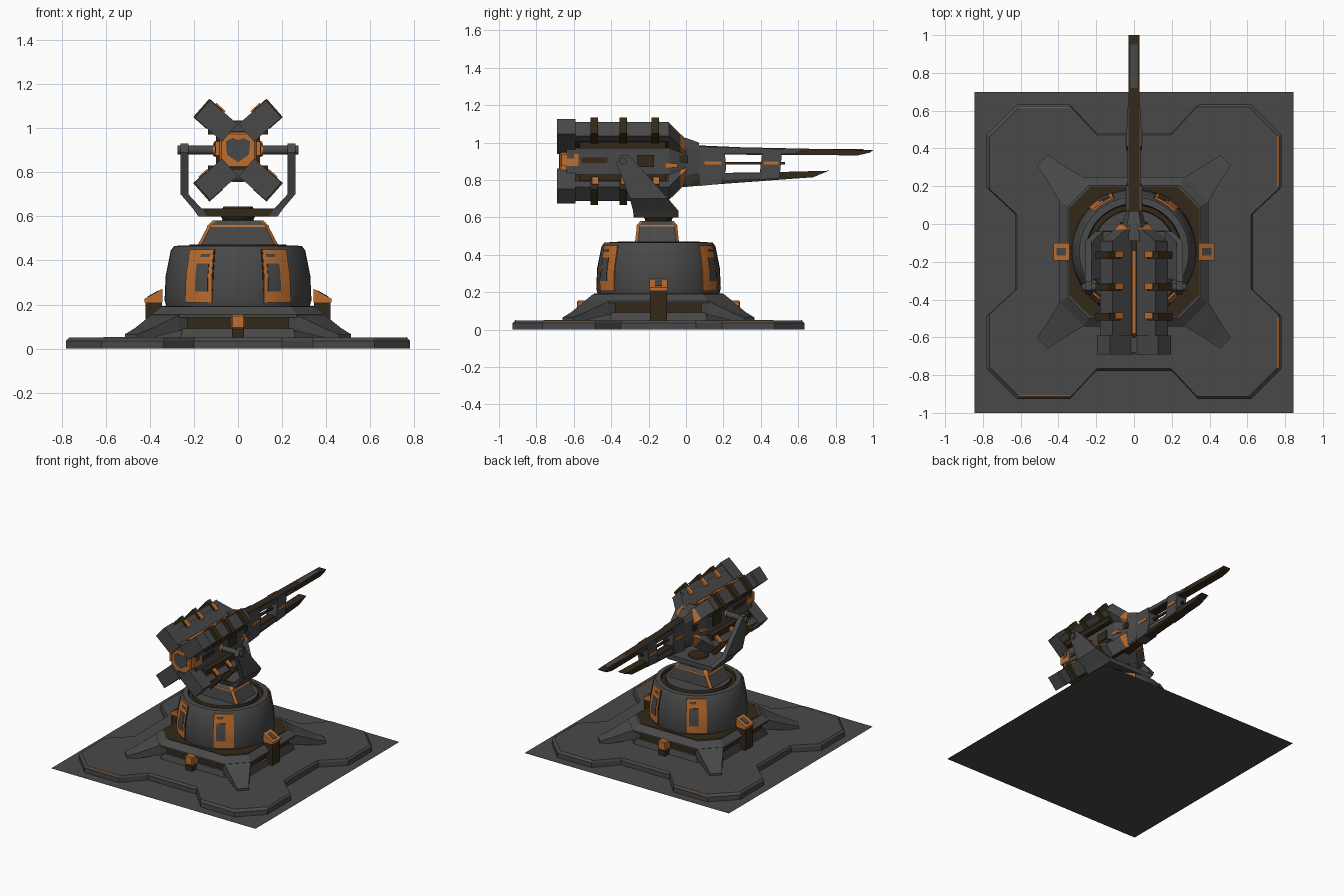
import bpy, bmesh
from math import sin, cos, pi, radians
from mathutils import Vector

cube = bpy.data.objects.get("Cube")
if cube:
    bpy.data.objects.remove(cube)

CY = -0.147   # centre line of the base in y
AX = 0.90     # height of the gun axis
SIGNS = [(sx, s) for sx in (-1, 1) for s in (-1, 1)]


def material(name, rgb):
    m = bpy.data.materials.new(name)
    m.use_nodes = True
    m.diffuse_color = (*rgb, 1)
    m.node_tree.nodes["Principled BSDF"].inputs["Base Color"].default_value = (*rgb, 1)
    return m


GREY = material("dark grey metal", (0.066, 0.066, 0.067))
ORANGE = material("orange paint", (0.52, 0.155, 0.027))
BROWN = material("dark brown metal", (0.034, 0.022, 0.010))


def loft(name, rings, mat, mat2=None, rule=None, bevel=0, smooth=False):
    """Skin a solid through rings of points; mat2 goes on faces that pass the rule."""
    bm = bmesh.new()
    rows = [[bm.verts.new(p) for p in ring] for ring in rings]
    n = len(rows[0])
    for a, b in zip(rows, rows[1:]):
        for i in range(n):
            j = (i + 1) % n
            bm.faces.new((a[i], a[j], b[j], b[i]))
    bm.faces.new(rows[0])
    bm.faces.new(rows[-1])
    bmesh.ops.recalc_face_normals(bm, faces=bm.faces)
    if rule:
        for f in bm.faces:
            f.material_index = int(rule(f.normal, f.calc_center_median()))
    me = bpy.data.meshes.new(name)
    bm.to_mesh(me)
    bm.free()
    me.materials.append(mat)
    if mat2:
        me.materials.append(mat2)
    ob = bpy.data.objects.new(name, me)
    bpy.context.collection.objects.link(ob)
    if bevel:
        mod = ob.modifiers.new("edge bevel", "BEVEL")
        mod.width, mod.segments = bevel, 1
    if smooth:
        bpy.ops.object.select_all(action="DESELECT")
        ob.select_set(True)
        bpy.context.view_layer.objects.active = ob
        bpy.ops.object.shade_smooth_by_angle(angle=radians(30))


def prism(name, pts, axis, a, b, mat, **kw):
    """Extrude a 2D profile along x, y or z."""
    place = {"x": lambda p, t: (t, p[0], p[1]),
             "y": lambda p, t: (p[0], t, p[1]),
             "z": lambda p, t: (p[0], p[1], t)}[axis]
    loft(name, [[place(p, t) for p in pts] for t in (a, b)], mat, **kw)


def box(name, x, y, z, mat, **kw):
    pts = [(x[0], y[0]), (x[1], y[0]), (x[1], y[1]), (x[0], y[1])]
    prism(name, pts, "z", *z, mat, **kw)


def slab(hx, hy, z, c, cy=CY):
    """One rectangular ring with cut corners."""
    q = [(hx - c, hy), (hx, hy - c), (hx, c - hy), (hx - c, -hy)]
    return [(x, cy + y, z) for x, y in q + [(-x, -y) for x, y in q]]


def lathe(name, profile, mat, n=48, **kw):
    rings = [[(r * sin(2 * pi * i / n), CY + r * cos(2 * pi * i / n), z) for i in range(n)]
             for r, z in profile]
    loft(name, rings, mat, smooth=True, **kw)


# ground sheet and notched platform
box("ground_sheet", (-0.845, 0.845), (-1, 0.7), (0, 0.0005), GREY)
quarter = [(0.2, 0.63), (0.34, 0.78), (0.62, 0.78), (0.78, 0.62), (0.78, 0.34), (0.63, 0.2)]
outline = []
for k in range(4):
    outline += quarter
    quarter = [(y, -x) for x, y in quarter]
loft("platform", [[(x * s, CY + y * s, z) for x, y in outline]
                  for s, z in ((1, 0), (1, 0.035), (0.982, 0.05))], GREY)
for s in (-1, 1):
    y = CY + s * 0.764
    box("platform_edge_stripe", (-0.61, -0.34), (y - 0.003, y + 0.003), (0.048, 0.052), ORANGE)
    y = CY + s * 0.48
    box("platform_side_stripe", (0.761, 0.767), (y - 0.135, y + 0.135), (0.048, 0.052), ORANGE)

# stepped octagonal pedestal under the drum
loft("pedestal_foot", [slab(0.39, 0.39, 0.05, 0.13), slab(0.38, 0.38, 0.092, 0.13)], GREY)
loft("pedestal_recess", [slab(0.365, 0.365, 0.09, 0.12), slab(0.365, 0.365, 0.15, 0.12)], BROWN)
loft("pedestal_top", [slab(0.395, 0.395, 0.142, 0.13), slab(0.395, 0.395, 0.154, 0.13),
                      slab(0.35, 0.35, 0.19, 0.11)], GREY)
loft("pedestal_grime", [slab(0.345, 0.345, z, 0.115) for z in (0.186, 0.193)], BROWN)

# four diagonal outrigger legs: distance, half width, bottom, top
for sx, sy in SIGNS:
    rings = []
    for d, w, z0, z1 in ((0.27, 0.10, 0.10, 0.188), (0.33, 0.09, 0.08, 0.152),
                         (0.43, 0.055, 0.05, 0.092), (0.485, 0.04, 0.045, 0.065)):
        o = w * 0.707
        rings.append([(sx * (d + e * o), CY + sy * (d - e * o), z)
                      for e, z in ((-1, z0), (1, z0), (1, z1), (-1, z1))])
    loft("outrigger_leg", rings, GREY)

# side posts with wedge caps, small latches front and back
for s in (-1, 1):
    box("side_post", sorted((s * 0.345, s * 0.42)), (CY - 0.045, CY + 0.045), (0.04, 0.21), BROWN)
    prism("post_cap", [(s * 0.342, 0.21), (s * 0.425, 0.21), (s * 0.425, 0.225), (s * 0.342, 0.272)],
          "y", CY - 0.047, CY + 0.047, ORANGE)
    loft("post_cap_plate", [[(s * x, CY + y, z + t) for x, y, z in
                             ((0.36, -0.02, 0.262), (0.41, -0.02, 0.2335),
                              (0.41, 0.02, 0.2335), (0.36, 0.02, 0.262))]
                            for t in (-0.003, 0.003)], GREY)
    y0, y1 = sorted((CY + s * 0.37, CY + s * 0.435))
    box("latch_foot", (-0.028, 0.028), (y0, y1), (0.05, 0.09), BROWN)
    box("latch_cap", (-0.032, 0.032), (y0 - 0.002, y1 + 0.002), (0.09, 0.155), ORANGE, bevel=0.006)

# turret drum
WALL = [(0.325, 0.19), (0.333, 0.22), (0.328, 0.33), (0.305, 0.445)]
lathe("turret_drum", WALL + [(0.29, 0.465), (0.255, 0.468), (0.25, 0.45), (0.225, 0.45),
                             (0.22, 0.472)], GREY, mat2=BROWN,
      rule=lambda n, c: c.z > 0.44 and 0.22 < (c - Vector((0, CY, c.z))).length < 0.27)


def wall_radius(z):
    for (r0, z0), (r1, z1) in zip(WALL, WALL[1:]):
        if z <= z1:
            return r0 + (r1 - r0) * (z - z0) / (z1 - z0)
    return WALL[-1][0]


def drum_panel(name, a0, a1, z0, z1, lift, mat):
    """Curved plate following the drum wall between two angles."""
    rings = []
    for k in range(6):
        a = radians(a0 + (a1 - a0) * k / 5)
        zs = [z0 + (z1 - z0) * i / 4 for i in range(5)]
        edge = [(wall_radius(z) + lift, z) for z in zs] + \
               [(wall_radius(z) - 0.01, z) for z in reversed(zs)]
        rings.append([(r * sin(a), CY - r * cos(a), z) for r, z in edge])
    loft(name, rings, mat, smooth=True)


for base, s in ((0, 1), (0, -1), (180, 1), (180, -1)):
    drum_panel("orange_panel", base + s * 21, base + s * 45, 0.208, 0.45, 0.006, ORANGE)
    drum_panel("panel_worn_patch", base + s * 24, base + s * 35, 0.26, 0.385, 0.009, GREY)
    drum_panel("panel_slot", base + s * 24, base + s * 32, 0.415, 0.43, 0.009, GREY)
    drum_panel("panel_seam", base + s * 20, base + s * 21, 0.205, 0.45, 0.004, BROWN)

# tapered turret cap and neck
loft("turret_cap", [slab(0.185, 0.118, 0.465, 0.015, -0.155), slab(0.135, 0.107, 0.56, 0.015, -0.155),
                    slab(0.115, 0.09, 0.58, 0.015, -0.155)], GREY, mat2=ORANGE,
     rule=lambda n, c: abs(n.x) > 0.3 and abs(n.y) > 0.3)
loft("cap_trim", [slab(0.142, 0.111, 0.552, 0.015, -0.155), slab(0.137, 0.109, 0.56, 0.015, -0.155)], ORANGE)
lathe("neck", [(0.085, 0.57), (0.07, 0.585), (0.08, 0.605)], BROWN, n=24)

# yoke
box("yoke_floor", (-0.17, 0.17), (-0.28, -0.04), (0.60, 0.635), GREY, mat2=BROWN,
    rule=lambda n, c: n.y < -0.5)
lathe("yoke_bearing", [(0.075, 0.625), (0.065, 0.645)], BROWN, n=24)
for s in (-1, 1):
    rows = ((0.60, 0.18, 0.14, -0.28, -0.04), (0.635, 0.205, 0.165, -0.283, -0.04),
            (0.70, 0.26, 0.225, -0.30, -0.095), (0.89, 0.26, 0.225, -0.372, -0.265),
            (0.93, 0.26, 0.225, -0.35, -0.305))
    loft("yoke_arm", [[(s * xo, y0, z), (s * xo, y1, z), (s * xi, y1, z), (s * xi, y0, z)]
                      for z, xo, xi, y0, y1 in rows], GREY)


def disc(r, n=16):
    return [(-0.335 + r * cos(2 * pi * i / n), AX + r * sin(2 * pi * i / n)) for i in range(n)]


prism("trunnion_axle", disc(0.02), "x", -0.275, 0.275, GREY)
for s in (-1, 1):
    prism("trunnion_collar", disc(0.025), "x", s * 0.10, s * 0.114, ORANGE)

# gun core
prism("gun_core", [(-0.10, 0.83), (-0.06, 0.78), (0.06, 0.78), (0.10, 0.83),
                   (0.10, 0.97), (0.06, 1.02), (-0.06, 1.02), (-0.10, 0.97)],
      "y", -0.64, -0.09, BROWN, mat2=GREY, rule=lambda n, c: abs(n.x) > 0.9)
box("breech_plate", (-0.083, 0.083), (-0.675, -0.6), (0.818, 0.982), ORANGE, bevel=0.008)
prism("breech_worn_patch", [(0, 0.845), (0.05, 0.88), (0.055, 0.94), (0.025, 0.955), (0, 0.945),
                            (-0.025, 0.955), (-0.055, 0.94), (-0.05, 0.88)],
      "y", -0.68, -0.673, GREY)
box("breech_band", (-0.103, 0.103), (-0.665, -0.575), (0.875, 0.94), ORANGE)
box("breech_band_notch", (-0.106, 0.106), (-0.635, -0.6), (0.915, 0.942), GREY)
box("top_stripe", (-0.011, 0.011), (-0.58, -0.14), (1.02, 1.03), ORANGE)
for s in (-1, 1):
    box("breech_clamp", (-0.03, 0.03), (-0.68, -0.6), sorted((AX + s * 0.085, AX + s * 0.13)), GREY)
    box("side_slot", sorted((s * 0.095, s * 0.104)), (-0.56, -0.42), (0.89, 0.92), BROWN)
    box("side_hatch", sorted((s * 0.095, s * 0.11)), (-0.26, -0.17), (0.87, 0.935), BROWN)
    for t in (-1, 1):
        box("core_shoulder", sorted((s * 0.08, s * 0.137)), (-0.57, -0.11),
            sorted((AX + t * 0.07, AX + t * 0.145)), BROWN)


# four fins in a cross around the core; e0 and e1 are the upper and lower faces
def fin(name, sx, sz, ends, r0, e0, e1, mat, **kw):
    """ends holds (y, outer radius) pairs along the gun."""
    o, d, p = Vector((0, AX + sz * 0.045)), Vector((sx * 0.75, sz * 0.66)), Vector((sx * 0.66, -sz * 0.75))
    p *= sz
    rings = []
    for y, r1 in ends:
        pts = [o + d * r - p * e for r, e in ((r0, e0), (r1, e0), (r1, e1), (r0, e1))]
        rings.append([(q[0], y, q[1]) for q in pts])
    loft(name, rings, mat, **kw)


for sx, sz in SIGNS:
    fin("fin_end_block", sx, sz, ((-0.69, 0.215), (-0.59, 0.215)), 0.05, 0.053, -0.053, GREY)
    fin("fin_web", sx, sz, ((-0.6, 0.16), (-0.09, 0.16)), 0.02, 0.047, -0.047, BROWN, mat2=GREY,
        rule=lambda n, c: n.x * c.x < 0)
    fin("fin_cap", sx, sz, ((-0.6, 0.195), (-0.09, 0.195)), 0.155, 0.05, -0.05, GREY)
    fin("fin_tip", sx, sz, ((-0.09, 0.19), (-0.03, 0.10)), 0.01, 0.047, -0.047, GREY)
    fin("fin_tip_marking", sx, sz, ((-0.03, 0.10), (0.0, 0.06)), 0.02, 0.047, -0.047, ORANGE)
    for y in (-0.49, -0.335, -0.165):
        fin("fin_rib", sx, sz, ((y - 0.02, 0.222), (y + 0.02, 0.222)), 0.14, 0.056, -0.056, BROWN)
        fin("rib_marking", sx, sz, ((y - 0.012, 0.185), (y + 0.022, 0.185)), 0.13, 0.062, 0.04, ORANGE)

# tapered nose
loft("gun_nose", [[(x * hx, y, AX + z * hz) for x, z in
                   ((-1, -0.6), (-0.6, -1), (0.6, -1), (1, -0.6), (1, 0.6), (0.6, 1), (-0.6, 1), (-1, 0.6))]
                  for y, hx, hz in ((-0.09, 0.10, 0.135), (0.0, 0.06, 0.125), (0.07, 0.04, 0.10))], GREY)
box("nose_side_plate", (-0.075, 0.075), (-0.10, 0.01), (0.89, 0.93), BROWN)
box("nose_side_marking", (-0.103, 0.103), (-0.11, -0.045), (0.868, 0.889), ORANGE)

# twin rails with clamps
prism("upper_rail", [(0, 1.01), (0.07, 0.985), (0.3, 0.975), (1.0, 0.96), (0.985, 0.947),
                     (0.92, 0.932), (0, 0.937)], "x", -0.03, 0.03, BROWN)
prism("lower_rail", [(-0.09, 0.755), (0.07, 0.77), (0.3, 0.787), (0.68, 0.815), (0.765, 0.85),
                     (0.5, 0.843), (0, 0.835)], "x", -0.03, 0.03, BROWN)
prism("upper_rail_plate", [(0.2, 0.972), (0.62, 0.963), (0.58, 0.945), (0.2, 0.945)],
      "x", -0.034, 0.034, GREY)
prism("lower_rail_plate", [(0.2, 0.80), (0.4, 0.81), (0.4, 0.835), (0.2, 0.835)],
      "x", -0.034, 0.034, GREY)
box("upper_rail_cover", (-0.018, 0.018), (0.68, 0.95), (0.955, 0.966), GREY)
prism("rear_clamp", [(0.07, 0.768), (0.19, 0.78), (0.215, 0.86), (0.205, 0.975), (0.07, 0.98)],
      "x", -0.042, 0.042, GREY)
prism("front_clamp", [(0.39, 0.80), (0.5, 0.81), (0.515, 0.965), (0.41, 0.97)],
      "x", -0.042, 0.042, GREY)
box("rear_clamp_marking", (-0.046, 0.046), (0.1, 0.19), (0.882, 0.9), ORANGE)
box("front_clamp_marking", (-0.046, 0.046), (0.415, 0.495), (0.882, 0.9), ORANGE)
box("centre_rod", (-0.008, 0.008), (0, 0.53), (0.883, 0.897), BROWN)
